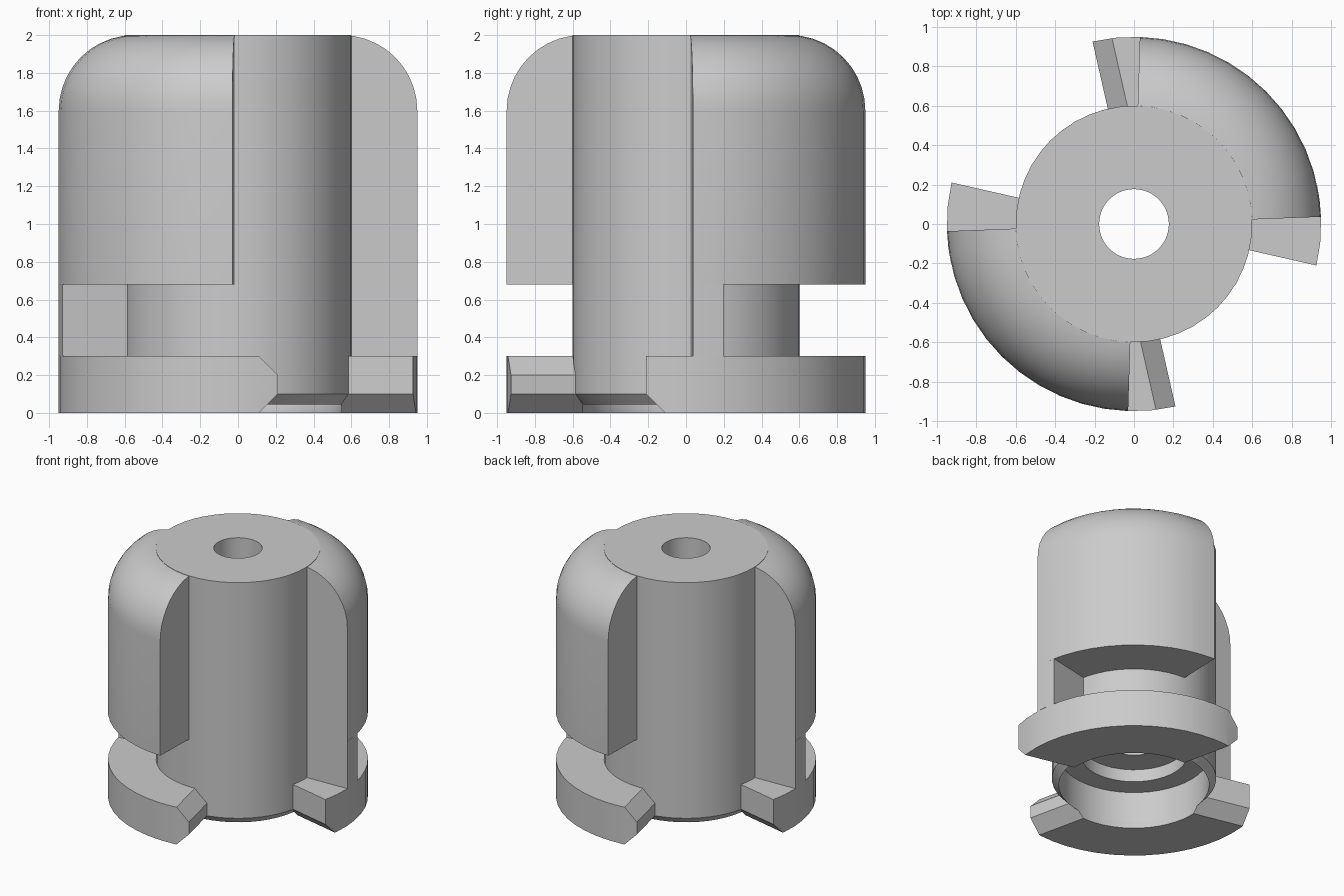
import bpy, bmesh
from math import sin, cos, radians, ceil
from mathutils import Vector

cube = bpy.data.objects.get("Cube")
if cube:
    bpy.data.objects.remove(cube, do_unlink=True)

grey = bpy.data.materials.new("plain grey")
grey.use_nodes = True
grey.diffuse_color = (0.6, 0.6, 0.6, 1)
grey.node_tree.nodes["Principled BSDF"].inputs["Base Color"].default_value = (0.6, 0.6, 0.6, 1)

STEP = 7.5  # degrees per facet


def revolve(profile, start, end):
    """Sweep a closed (radius, height) profile about z; cap the ends of a partial sweep."""
    bm = bmesh.new()
    full = end - start >= 360
    count = ceil((end - start) / STEP)
    rings = []
    for i in range(count if full else count + 1):
        a = radians(start + (end - start) * i / count)
        rings.append([bm.verts.new((r * cos(a), r * sin(a), z)) for r, z in profile])
    n = len(profile)
    for i in range(count):
        a, b = rings[i], rings[(i + 1) % len(rings)]
        for j in range(n):
            k = (j + 1) % n
            bm.faces.new((a[j], b[j], b[k], a[k]))
    if not full:
        bm.faces.new(rings[0])
        bm.faces.new(rings[-1][::-1])
    return bm


def chamfer(bm, angle, side, height, up):
    """Slice a 45 degree chamfer off the end of a sector."""
    a = radians(angle)
    normal = Vector((-sin(a) * side, cos(a) * side, up)).normalized()
    cut = bmesh.ops.bisect_plane(bm, geom=bm.verts[:] + bm.edges[:] + bm.faces[:],
                                 plane_co=(0, 0, height), plane_no=normal, clear_outer=True)
    edges = [e for e in cut["geom_cut"] if isinstance(e, bmesh.types.BMEdge)]
    bmesh.ops.holes_fill(bm, edges=edges, sides=0)


def finish(name, bm, turn=0):
    bmesh.ops.recalc_face_normals(bm, faces=bm.faces[:])
    mesh = bpy.data.meshes.new(name)
    bm.to_mesh(mesh)
    bm.free()
    mesh.materials.append(grey)
    obj = bpy.data.objects.new(name, mesh)
    obj.rotation_euler.z = radians(turn)
    bpy.context.collection.objects.link(obj)
    bpy.ops.object.select_all(action="DESELECT")
    obj.select_set(True)
    bpy.context.view_layer.objects.active = obj
    bpy.ops.object.shade_smooth_by_angle(angle=radians(30))


# Central body with through hole and stepped bore underneath
body = [(0.6, 2), (0.6, 0.1), (0.55, 0.045), (0.55, 0.3),
        (0.39, 0.3), (0.39, 0.4), (0.177, 0.4), (0.177, 2)]
finish("central_body", revolve(body, 0, 360))

# Cross-sections of the outer parts, sunk slightly into the body
shoulder = [(0.55 + 0.4 * cos(radians(t)), 1.6 + 0.4 * sin(radians(t))) for t in range(0, 82, 9)]
wing = [(0.57, 0.68), (0.95, 0.68)] + shoulder + [(0.6, 1.997), (0.57, 1.98)]
stop = [(0.57, 0.3), (0.95, 0.3), (0.95, 0.68), (0.57, 0.68)]
flange = [(0.55, 0), (0.95, 0), (0.95, 0.3), (0.57, 0.3), (0.57, 0.1), (0.55, 0.045)]
FIRST, LAST = -12.8, 102.8

for label, turn in (("back", 0), ("front", 180)):
    # Rounded upper wing and the stop block joining it to the flange
    finish(label + "_wing", revolve(wing, 2.2, 88.2), turn)
    finish(label + "_stop", revolve(stop, 2.2, 12), turn)
    # Lower flange, chamfered below at both ends and above at the leading end
    bm = revolve(flange, FIRST, LAST)
    chamfer(bm, FIRST, -1, 0.1, -1)
    chamfer(bm, LAST, 1, 0.1, -1)
    chamfer(bm, LAST, 1, 0.2, 1)
    finish(label + "_flange", bm, turn)
